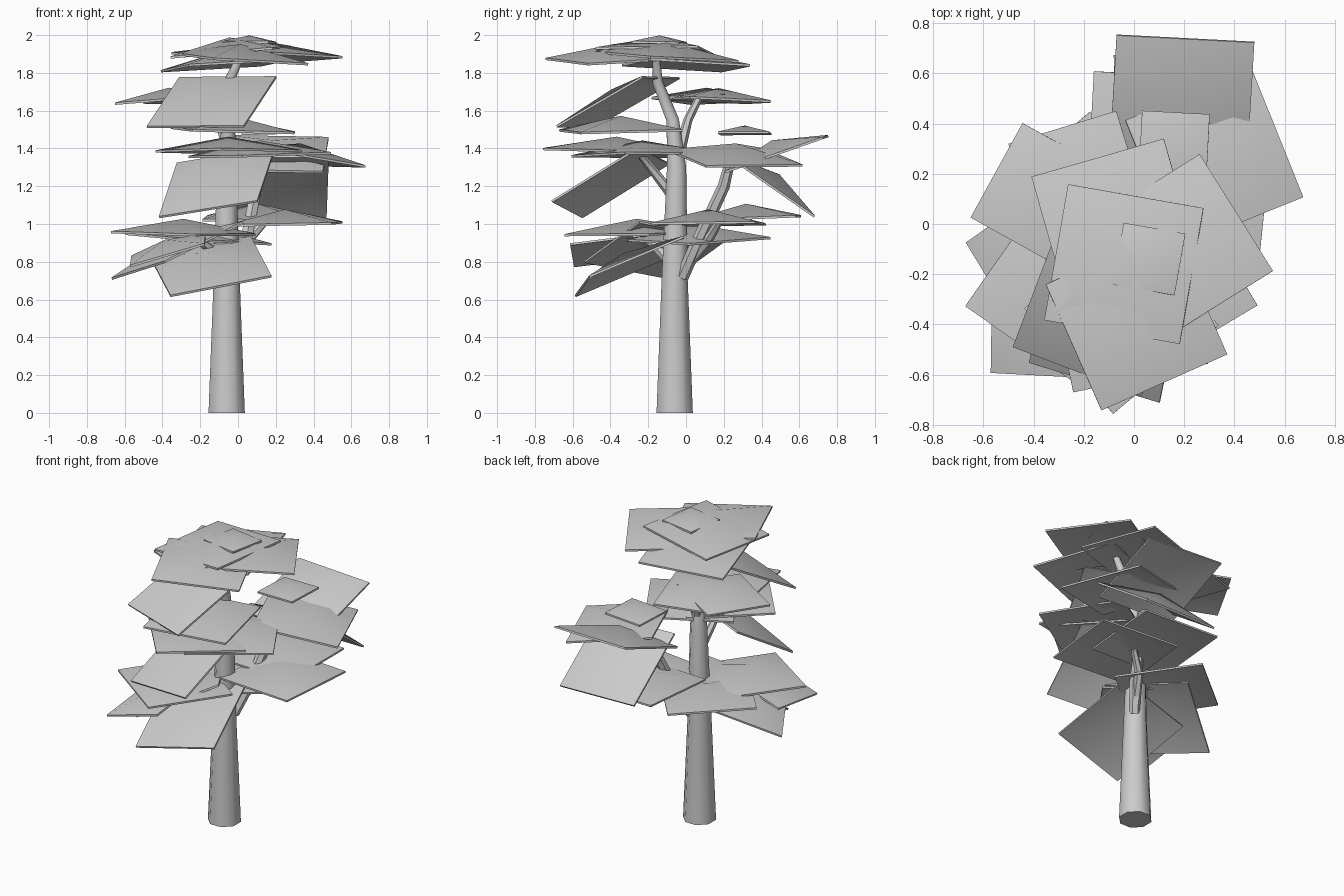
import bpy, bmesh, math
from mathutils import Vector, Matrix

if "Cube" in bpy.data.objects:
    bpy.data.objects.remove(bpy.data.objects["Cube"], do_unlink=True)

grey = bpy.data.materials.new("plain_grey")
grey.use_nodes = True
tone = (0.6, 0.6, 0.6, 1)
grey.diffuse_color = tone
grey.node_tree.nodes["Principled BSDF"].inputs["Base Color"].default_value = tone


def finish(name, bm):
    """Turn a bmesh into a shaded object."""
    mesh = bpy.data.meshes.new(name)
    bmesh.ops.recalc_face_normals(bm, faces=bm.faces)
    bm.to_mesh(mesh)
    bm.free()
    mesh.materials.append(grey)
    obj = bpy.data.objects.new(name, mesh)
    bpy.context.collection.objects.link(obj)
    bpy.ops.object.select_all(action="DESELECT")
    obj.select_set(True)
    bpy.context.view_layer.objects.active = obj
    bpy.ops.object.shade_smooth_by_angle(angle=math.radians(50))


def leaf_plate(name, x, y, z, yaw, slope_x, slope_y, size=0.55):
    """Thin square plate with a raised centre, its rim on a sloping plane."""
    normal = Vector((-slope_x, -slope_y, 1)).normalized()
    a = math.radians(yaw)
    u = Vector((math.cos(a), math.sin(a), 0))
    u.z = slope_x * u.x + slope_y * u.y
    u.normalize()
    v = normal.cross(u)
    frame = Matrix((u, v, normal)).transposed().to_4x4()
    frame.translation = (x, y, z)
    bm = bmesh.new()
    bmesh.ops.create_cube(bm, size=1, matrix=Matrix.Diagonal((size, size, 0.012, 1)))
    bm.normal_update()
    broad = [f for f in bm.faces if abs(f.normal.z) > 0.9]
    for apex in bmesh.ops.poke(bm, faces=broad)["verts"]:
        apex.co.z += 0.13 * size
    bm.transform(frame)
    finish(name, bm)


def limb(name, points, sides=8):
    """Tapered tube through points given as (x, y, z, radius)."""
    bm = bmesh.new()
    rings = []
    for i, (x, y, z, r) in enumerate(points):
        before, after = points[max(i - 1, 0)], points[min(i + 1, len(points) - 1)]
        way = Vector(after[:3]) - Vector(before[:3])
        if i == 0 and z == 0:
            way = Vector((0, 0, 1))
        turn = Vector((0, 0, 1)).rotation_difference(way)
        ring = []
        for k in range(sides):
            a = math.tau * (k + 0.5) / sides
            offset = Vector((r * math.cos(a), r * math.sin(a), 0))
            ring.append(bm.verts.new(Vector((x, y, z)) + turn @ offset))
        rings.append(ring)
    for low, high in zip(rings, rings[1:]):
        for k in range(sides):
            j = (k + 1) % sides
            bm.faces.new((low[k], low[j], high[j], high[k]))
    bm.faces.new(rings[0][::-1])
    bm.faces.new(rings[-1])
    finish(name, bm)


# Trunk and branches
limb("trunk", [(-.06, -.06, 0, .104), (-.06, -.06, .7, .075),
               (-.06, -.05, 1.3, .055), (-.05, -.07, 1.55, .036),
               (-.05, -.15, 1.75, .03), (.02, -.16, 1.9, .02)])
limb("back_branch", [(-.02, -.02, .72, .035), (.04, .06, .9, .035),
                     (.1, .2, 1.2, .032), (.13, .24, 1.36, .025)], 6)
limb("back_low_branch", [(0, .02, .8, .03), (.06, .12, .92, .026),
                         (.15, .18, 1.02, .02)], 6)
limb("upper_branch", [(-.06, -.03, 1.4, .03), (-.1, .01, 1.55, .024),
                      (-.18, .07, 1.67, .02)], 6)
limb("front_branch", [(-.06, -.07, 1.15, .03), (-.08, -.18, 1.29, .024),
                      (0, -.25, 1.38, .02)], 6)
limb("right_branch", [(-.07, -.08, .8, .03), (-.16, -.16, .88, .025),
                      (-.25, -.22, .94, .02)], 6)

# Leaf plates: x, y, z, yaw, slope along x, slope along y, optional size
tiers = {
    "top_leaf": [
        (.06, -.14, 1.96, -10, 0, -.02, .25),
        (-.04, -.16, 1.91, -10, .09, 0),
        (.01, -.38, 1.875, 24, -.07, .03),
        (.175, -.1, 1.885, 32, -.02, -.06),
        (-.07, 0, 1.84, 16, .07, -.04),
    ],
    "upper_leaf": [
        (-.14, -.36, 1.645, -21, .2, .5),
        (-.03, -.345, 1.495, 12, -.03, .02),
        (-.36, .11, 1.66, -29, .08, 0, .43),
        (-.22, .17, 1.655, 17, .03, -.04, .45),
    ],
    "middle_leaf": [
        (.115, -.23, 1.365, 31, .03, .01),
        (-.11, -.4, 1.22, -17, .33, .55),
        (-.05, -.37, 1.385, 40, 0, -.03),
    ],
    "back_leaf": [
        (.16, .31, 1.48, -3, .03, 0, .27),
        (.19, .48, 1.37, -3, 0, .35),
        (.32, .26, 1.35, 22, -.15, -.05),
        (.2, .45, 1.2, 1, 0, -.7),
    ],
    "lower_leaf": [
        (.25, .12, 1.0, -6, .02, .01),
        (.1, .32, 1.03, -3, 0, .04),
        (-.21, .06, .92, 40, -.07, .02),
        (-.29, -.26, .95, -35, -.02, .02),
        (-.32, -.16, .86, 35, .45, .08),
        (-.37, -.4, .86, -3, .3, .12, .41),
        (-.145, -.3, .775, 8, .13, .45),
    ],
}
for name, plates in tiers.items():
    for i, plate in enumerate(plates, 1):
        leaf_plate(f"{name}_{i}", *plate)
